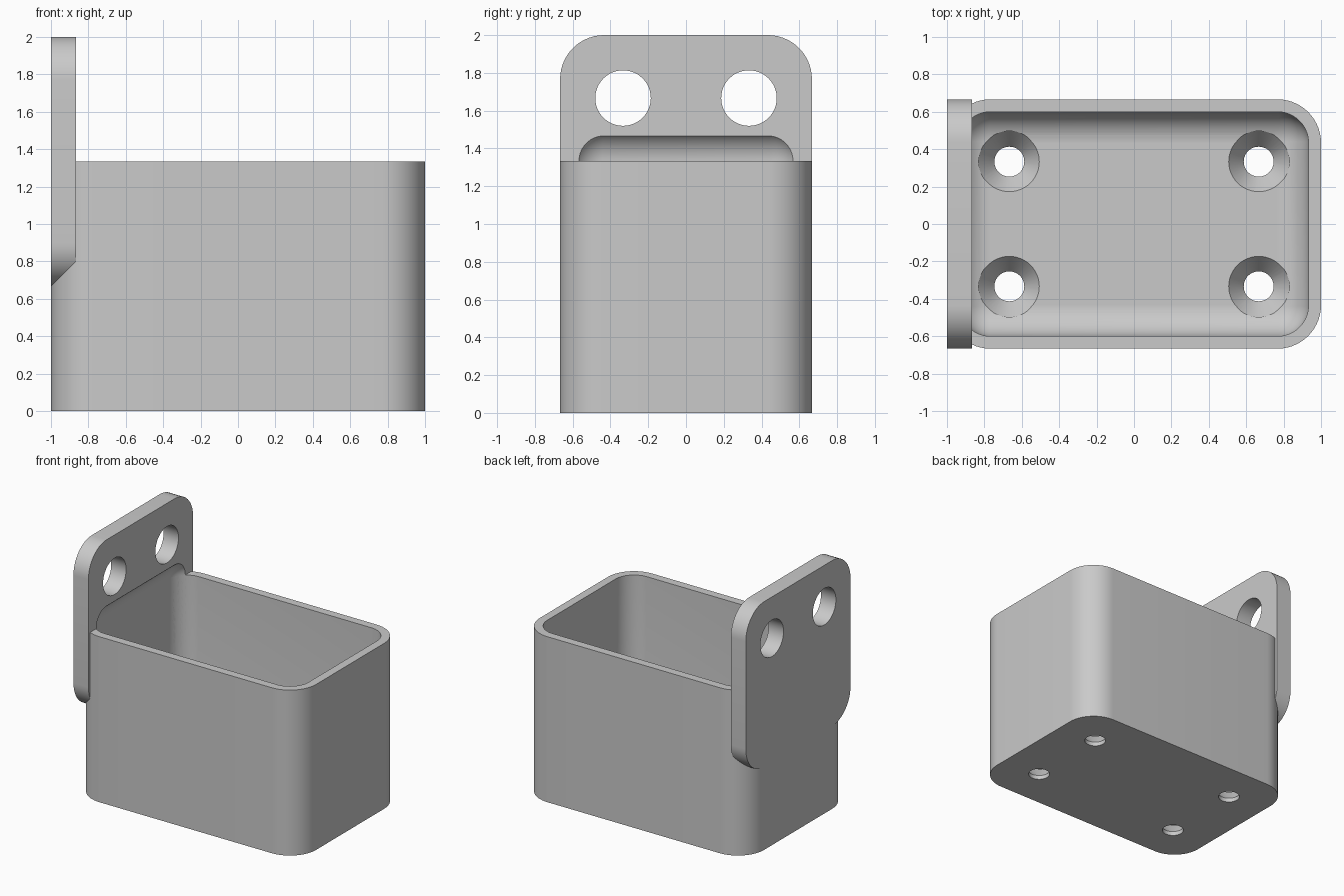
import bpy
import bmesh
import math
from mathutils import Matrix, Vector

if "Cube" in bpy.data.objects:
    bpy.data.objects.remove(bpy.data.objects["Cube"], do_unlink=True)

WALL = 1 / 15            # side wall thickness
INNER_R = 1 / 6          # cavity edge radius
OUTER_R = INNER_R + WALL
HALF_Y = 2 / 3
FLOOR = 2 * WALL

grey = bpy.data.materials.new("plain grey")
grey.use_nodes = True
colour = (0.59, 0.59, 0.59, 1)
grey.diffuse_color = colour
grey.node_tree.nodes["Principled BSDF"].inputs["Base Color"].default_value = colour


def add_object(name, bm):
    bmesh.ops.recalc_face_normals(bm, faces=bm.faces)
    mesh = bpy.data.meshes.new(name)
    bm.to_mesh(mesh)
    bm.free()
    mesh.materials.append(grey)
    obj = bpy.data.objects.new(name, mesh)
    bpy.context.collection.objects.link(obj)
    return obj


def rounded_slab(name, low, high, radius, axis):
    """Box with the edges along one axis rounded."""
    low, high = Vector(low), Vector(high)
    bm = bmesh.new()
    bmesh.ops.create_cube(bm, size=1)
    bmesh.ops.scale(bm, vec=high - low, verts=bm.verts)
    bmesh.ops.translate(bm, vec=(low + high) / 2, verts=bm.verts)
    edges = [e for e in bm.edges
             if abs((e.verts[0].co - e.verts[1].co)[axis]) > 0.001]
    bmesh.ops.bevel(bm, geom=edges, offset=radius, segments=14,
                    profile=0.5, affect='EDGES')
    return add_object(name, bm)


def pillow_box(name, low, high, radius):
    """Box rounded on every edge: a ball whose eight octants are moved apart."""
    low, high = Vector(low), Vector(high)
    centre = (low + high) / 2
    core = (high - low) / 2 - Vector((radius, radius, radius))
    bm = bmesh.new()
    bmesh.ops.create_cube(bm, size=2)
    bmesh.ops.subdivide_edges(bm, edges=bm.edges[:], cuts=18, use_grid_fill=True)
    for v in bm.verts:
        shift = Vector([math.copysign(c, p) for c, p in zip(core, v.co)])
        v.co = centre + shift + v.co.normalized() * radius
    return add_object(name, bm)


def turned_cutter(name, profile, matrix):
    """Solid of revolution about z from (radius, height) points."""
    bm = bmesh.new()
    verts = [bm.verts.new((r, 0, z)) for r, z in profile]
    edges = [bm.edges.new(pair) for pair in zip(verts, verts[1:])]
    bmesh.ops.spin(bm, geom=verts + edges, cent=(0, 0, 0), axis=(0, 0, 1),
                   angle=math.tau, steps=48)
    bmesh.ops.remove_doubles(bm, verts=bm.verts, dist=0.0001)
    bmesh.ops.transform(bm, matrix=matrix, verts=bm.verts)
    return add_object(name, bm)


def cut(target, tool):
    mod = target.modifiers.new("cut", 'BOOLEAN')
    mod.operation = 'DIFFERENCE'
    mod.solver = 'EXACT'
    mod.object = tool
    bpy.context.view_layer.objects.active = target
    bpy.ops.object.modifier_apply(modifier=mod.name)
    bpy.data.objects.remove(tool, do_unlink=True)


# Outer body and the upright mounting plate, flush at the back
body = rounded_slab("box_body", (-1, -HALF_Y, 0), (1, HALF_Y, 4 / 3), OUTER_R, 2)
plate = rounded_slab("mounting_plate", (-1, -HALF_Y, HALF_Y),
                     (-1 + 2 * WALL, HALF_Y, 2), OUTER_R, 0)

# Cavity with rounded edges hollows the body and the foot of the plate
for part in (body, plate):
    cut(part, pillow_box("cavity", (-1 + WALL, -HALF_Y + WALL, FLOOR),
                         (1 - WALL, HALF_Y - WALL, 1.5), INNER_R))

# Countersunk floor holes and plain plate holes
countersink = [(0, -0.1), (0.08, -0.1), (0.08, WALL / 2), (0.164, FLOOR + 0.005),
               (0.164, FLOOR + 0.1), (0, FLOOR + 0.1)]
bore = [(0, -0.2), (0.147, -0.2), (0.147, 0.2), (0, 0.2)]
for y in (-1 / 3, 1 / 3):
    for x in (-2 / 3, 2 / 3):
        cut(body, turned_cutter("floor_hole", countersink,
                                Matrix.Translation((x, y, 0))))
    across = Matrix.Translation((-1 + WALL, y, 5 / 3)) @ Matrix.Rotation(math.pi / 2, 4, 'Y')
    cut(plate, turned_cutter("plate_hole", bore, across))

# Smooth rounds with crisp edges
bpy.ops.object.select_all(action='DESELECT')
for part in (body, plate):
    part.select_set(True)
bpy.context.view_layer.objects.active = body
bpy.ops.object.shade_smooth_by_angle(angle=math.radians(25))
